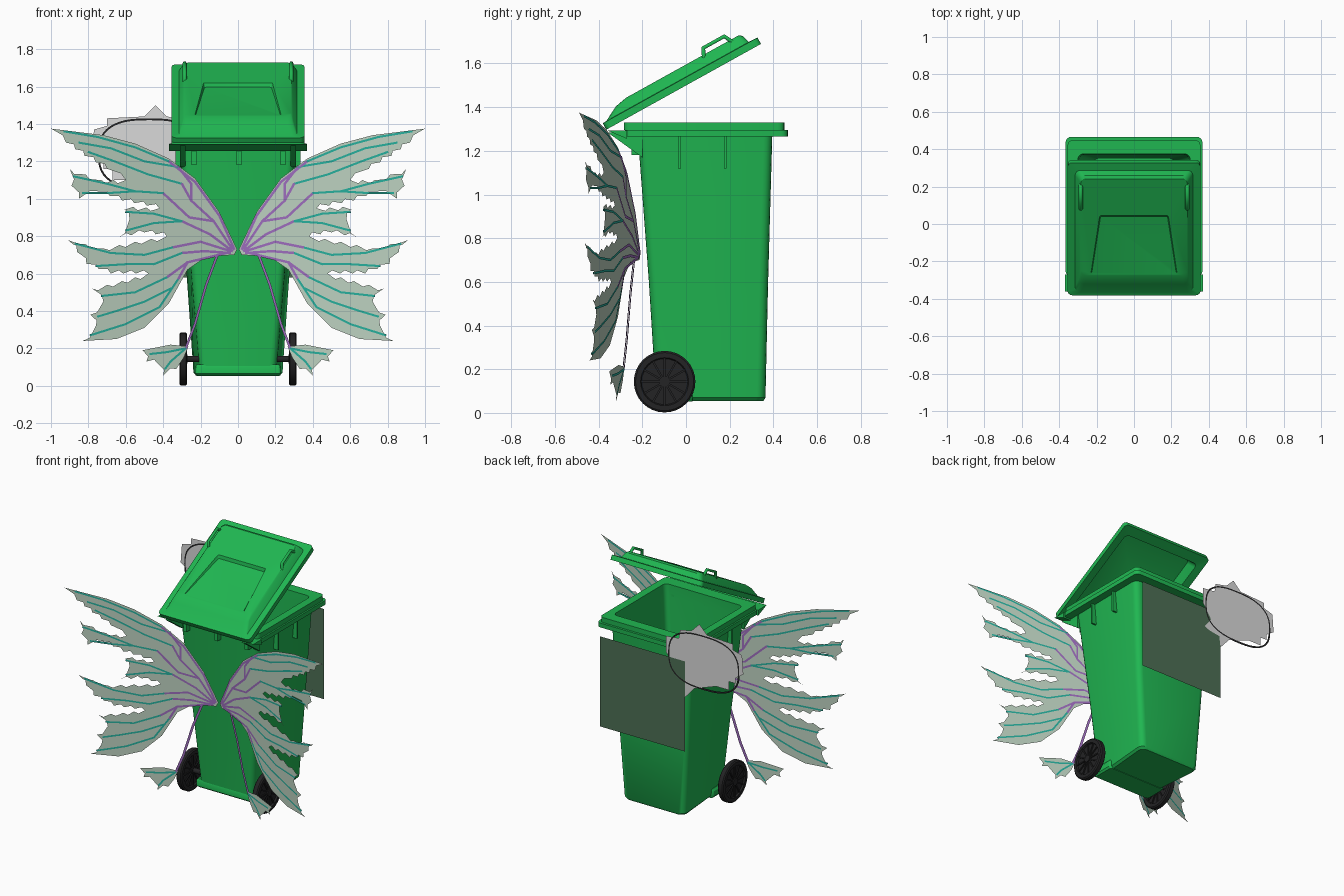
import bpy, bmesh, math
from math import sin, cos, pi
from mathutils import Vector, Matrix

start = bpy.data.objects.get("Cube")
if start:
    bpy.data.objects.remove(start, do_unlink=True)


def material(name, r, g, b):
    m = bpy.data.materials.new(name)
    m.use_nodes = True
    m.diffuse_color = (r, g, b, 1)
    bsdf = next(n for n in m.node_tree.nodes if n.type == 'BSDF_PRINCIPLED')
    bsdf.inputs["Base Color"].default_value = (r, g, b, 1)
    bsdf.inputs["Roughness"].default_value = 0.6
    return m


GREEN = material("bin green", .014, .47, .083)
BLACK = material("tyre black", .017, .017, .018)
MEMBRANE = material("pale wing", .5, .63, .52)
TEAL = material("teal vein", .02, .42, .33)
PURPLE = material("purple vein", .33, .15, .5)
PANEL = material("dull green panel", .075, .16, .09)
GREY = material("light grey", .7, .7, .7)


def finish(bm, name, mat, smooth=True, fix=True):
    if fix:
        bmesh.ops.recalc_face_normals(bm, faces=bm.faces)
    me = bpy.data.meshes.new(name)
    bm.to_mesh(me)
    bm.free()
    ob = bpy.data.objects.new(name, me)
    bpy.context.collection.objects.link(ob)
    me.materials.append(mat)
    if smooth:
        bpy.ops.object.select_all(action='DESELECT')
        ob.select_set(True)
        bpy.context.view_layer.objects.active = ob
        bpy.ops.object.shade_smooth_by_angle(angle=math.radians(30))
    return ob


def ring(front, back, y0, y1, z, r, rise=0):
    """Rounded four-sided section with own front and back half widths; rise tilts it along y."""
    corners = [(back, y1, -1, -1), (-back, y1, 1, -1), (-front, y0, 1, 1), (front, y0, -1, 1)]
    pts = []
    for i, (x, y, sx, sy) in enumerate(corners):
        for k in range(5):
            a = (i + k / 4) * pi / 2
            py = y + sy * r + r * sin(a)
            pts.append((x + sx * r + r * cos(a), py, z + rise * (py - y0) / (y1 - y0)))
    return pts


def loft(name, sections, mat):
    bm = bmesh.new()
    rings = [[bm.verts.new(p) for p in ring(*s)] for s in sections]
    n = len(rings[0])
    for a, b in zip(rings, rings[1:]):
        for i in range(n):
            j = (i + 1) % n
            bm.faces.new((a[i], a[j], b[j], b[i]))
    bm.faces.new(rings[0])
    bm.faces.new(rings[-1])
    return finish(bm, name, mat)


def prism(name, x0, x1, profile, mat):
    """A y, z outline pulled along x."""
    bm = bmesh.new()
    ends = [[bm.verts.new((x, y, z)) for y, z in profile] for x in (x0, x1)]
    for i in range(len(profile)):
        bm.faces.new((ends[0][i - 1], ends[0][i], ends[1][i], ends[1][i - 1]))
    for end in ends:
        bm.faces.new(end)
    return finish(bm, name, mat, False)


def box(name, x0, x1, y0, y1, z0, z1, mat):
    return prism(name, x0, x1, [(y0, z0), (y1, z0), (y1, z1), (y0, z1)], mat)


def sheet(name, pts, put, mat):
    bm = bmesh.new()
    bm.faces.new([bm.verts.new(put(x, z, 0)) for x, z in pts])
    return finish(bm, name, mat, False, False)


def ribbons(name, paths, width, put, mat):
    """Flat painted lines lying on both sides of a sheet."""
    bm = bmesh.new()
    for path in paths:
        for a, b in zip(path, path[1:]):
            a, b = Vector(a), Vector(b)
            d = (b - a).normalized() * width / 2
            side = Vector((-d.y, d.x))
            quad = [a - d / 2 + side, a - d / 2 - side, b + d / 2 - side, b + d / 2 + side]
            for off in (-.003, .003):
                bm.faces.new([bm.verts.new(put(p.x, p.y, off)) for p in quad])
    return finish(bm, name, mat, False, False)


# Hollow bin body: tapered walls, stepped rim, then the inside
loft("bin_body", [
    (.19, .225, -.125, .355, .055, .04),
    (.205, .238, -.137, .364, .07, .04),
    (.25, .275, -.17, .376, .6, .04),
    (.31, .315, -.22, .395, 1.265, .04),
    (.366, .366, -.28, .466, 1.265, .03),
    (.366, .366, -.28, .466, 1.295, .03),
    (.355, .355, -.285, .45, 1.295, .03),
    (.355, .355, -.285, .45, 1.33, .03),
    (.3, .3, -.2, .375, 1.33, .03),
    (.295, .295, -.2, .37, 1.25, .03),
    (.19, .22, -.12, .35, .08, .03)], GREEN)
loft("foot", [
    (.22, .22, -.125, .03, .052, .015),
    (.23, .23, -.142, .03, .065, .015),
    (.23, .23, -.142, .03, .1, .015),
    (.22, .22, -.135, .03, .115, .015)], GREEN)

# Sloping hinge bar, wedges and rim ribs
prism("hinge_bar", -.37, .37, [(-.362, 1.294), (-.27, 1.294), (-.27, 1.255)], GREEN)
for x in (-.235, .005, .24):
    box("front_rib", x - .013, x + .013, -.25, -.2, 1.18, 1.266, GREEN)
for s in (-1, 1):
    prism("hinge_wedge", s * .28, s * .31, [(-.36, 1.285), (-.2, 1.17), (-.2, 1.285)], GREEN)
    for y in (-.03, .18):
        box("side_rib", s * .315 - .02, s * .315 + .02, y - .006, y + .006, 1.12, 1.266, GREEN)

# Open lid, built flat from its hinge and tilted: hollow below, domed above, dished panel
TILT = Matrix.Translation((0, -.365, 1.297)) @ Matrix.Rotation(math.radians(29), 4, 'X')
lid = loft("lid", [
    (.27, .27, .14, .72, .06, .03),
    (.3, .3, .04, .74, .004, .03),
    (.355, .355, 0, .81, 0, .025),
    (.355, .355, 0, .81, .033, .025),
    (.315, .315, .02, .765, .035, .03),
    (.295, .295, .09, .755, .072, .03),
    (.285, .285, .15, .74, .084, .03),
    (.23, .185, .155, .515, .084, .01),
    (.225, .18, .16, .5, .083, .01, -.018)], GREEN)
lid.matrix_world = TILT
for s in (-1, 1):
    cu = bpy.data.curves.new("lid_handle", 'CURVE')
    cu.dimensions = '3D'
    cu.bevel_depth = .011
    cu.bevel_resolution = 1
    path = cu.splines.new('POLY')
    path.points.add(3)
    for p, (u, v) in zip(path.points, ((.55, .07), (.57, .112), (.68, .112), (.7, .07))):
        p.co = (s * .285, u, v, 1)
    grip = bpy.data.objects.new("lid_handle", cu)
    cu.materials.append(GREEN)
    bpy.context.collection.objects.link(grip)
    grip.matrix_world = TILT

# Wheels: lathed tyre with a sunken disc, spokes and hub
AXLE = Vector((0, -.098, .143))
for s in (-1, 1):
    bm = bmesh.new()
    profile = [(.0, .01), (.105, .01), (.11, .021), (.133, .021), (.141, .014)]
    profile += [(r, -h) for r, h in reversed(profile)]
    rows = [bm.verts.new((s * .293 + h, 0, r)) for r, h in profile]
    edges = [bm.edges.new(e) for e in zip(rows, rows[1:])]
    bmesh.ops.spin(bm, geom=rows + edges, cent=(0, 0, 0), axis=(1, 0, 0),
                   angle=2 * pi, steps=32, use_duplicate=False)
    bmesh.ops.remove_doubles(bm, verts=bm.verts, dist=.0005)
    for k in range(12):
        turn = Matrix.Rotation(k * pi / 6, 4, 'X') @ Matrix.Translation((s * .293, 0, .065))
        bmesh.ops.create_cube(bm, size=1, matrix=turn @ Matrix.Diagonal((.034, .009, .09, 1)))
    bmesh.ops.create_cone(bm, cap_ends=True, segments=16, radius1=.025, radius2=.025, depth=.046,
                          matrix=Matrix.Translation((s * .293, 0, 0)) @ Matrix.Rotation(pi / 2, 4, 'Y'))
    finish(bm, "wheel", BLACK).location = AXLE
bm = bmesh.new()
bmesh.ops.create_cone(bm, cap_ends=True, segments=12, radius1=.017, radius2=.017, depth=.56,
                      matrix=Matrix.Rotation(pi / 2, 4, 'Y'))
finish(bm, "axle", BLACK).location = AXLE


# Wings: flat membranes swept forward, with torn trailing edges
def torn(points):
    out = []
    for a, b in zip(points, points[1:]):
        a, b = Vector(a), Vector(b)
        d = b - a
        n = max(1, round(d.length / .08))
        inward = Vector((d.y, -d.x)).normalized() * .017
        for k in range(n):
            out += [a.lerp(b, k / n), a.lerp(b, (k + .65) / n) + inward]
    return out + [Vector(points[-1])]


LEADING = [(.02, .7), (.005, .73), (.1, .93), (.23, 1.11), (.37, 1.215), (.55, 1.295), (.72, 1.34)]
TRAILING = [(1, 1.375), (.92, 1.3), (.82, 1.23), (.7, 1.16), (.6, 1.1),
            (.73, 1.1), (.9, 1.16), (.89, 1.07), (.85, 1), (.75, 1.04), (.62, .99), (.42, .95),
            (.63, .96), (.58, .89), (.64, .79), (.5, .82), (.38, .8),
            (.55, .77), (.72, .735), (.91, .78), (.81, .65), (.68, .6), (.48, .6),
            (.62, .56), (.78, .52), (.72, .45), (.79, .38), (.76, .32), (.83, .24)]
INNER = [(.65, .25), (.5, .31), (.37, .44), (.27, .62), (.17, .69)]
TAIL = [(.265, .21), (.36, .22), (.51, .19), (.49, .13), (.43, .12), (.4, .055), (.33, .09), (.29, .15)]

TEAL_VEINS = [
    [(.37, 1.2), (.55, 1.275), (.75, 1.33), (.93, 1.36)], [(.32, 1.17), (.5, 1.2), (.68, 1.27), (.85, 1.3)],
    [(.3, 1.08), (.48, 1.13), (.66, 1.2), (.8, 1.25)],
    [(.4, 1.03), (.55, 1.04), (.7, 1.08), (.88, 1.12)], [(.55, 1.04), (.7, 1.03), (.83, 1.03)],
    [(.3, .88), (.45, .92), (.6, .93)], [(.3, .88), (.45, .87), (.6, .83)],
    [(.35, .74), (.5, .7), (.68, .71), (.87, .76)], [(.3, .71), (.45, .65), (.6, .65), (.76, .64)],
    [(.32, .57), (.42, .42), (.6, .33), (.79, .27)], [(.36, .52), (.5, .45), (.65, .4), (.75, .37)],
    [(.38, .58), (.55, .5), (.73, .48)],
    [(.28, .2), (.38, .18), (.47, .17)], [(.28, .2), (.36, .13), (.39, .09)]]
PURPLE_VEINS = [
    [(.02, .73), (.1, .91), (.23, 1.09), (.37, 1.2)],
    [(.03, .73), (.13, .88), (.25, .99), (.25, 1.08), (.32, 1.17)],
    [(.25, .99), (.3, 1.08)], [(.13, .88), (.26, .9), (.4, 1.03)],
    [(.03, .72), (.15, .81), (.3, .88)], [(.04, .72), (.2, .77), (.35, .74)],
    [(.04, .71), (.18, .72), (.3, .71)], [(.06, .71), (.27, .66), (.32, .57)],
    [(.27, .66), (.38, .58)], [(.11, .7), (.17, .54), (.23, .33), (.28, .2)]]

for s, label in ((1, "left"), (-1, "right")):
    def on_wing(x, z, off):
        return s * x, -.207 - .283 * x + off, z
    sheet(label + "_wing", LEADING + torn(TRAILING) + INNER, on_wing, MEMBRANE)
    sheet(label + "_wing_tail", TAIL[:2] + torn(TAIL[2:7]) + TAIL[7:], on_wing, MEMBRANE)
    ribbons(label + "_outer_veins", TEAL_VEINS, .011, on_wing, TEAL)
    ribbons(label + "_inner_veins", PURPLE_VEINS, .013, on_wing, PURPLE)


# Flat panel behind the bin and a jagged cloud beside the rim, with a drawn dark edge
def behind(x, z, off):
    return x, .48 + off, z


CLOUD = [(-.18, 1.35), (-.28, 1.36), (-.29, 1.42), (-.38, 1.44), (-.44, 1.5), (-.5, 1.44),
         (-.7, 1.43), (-.7, 1.39), (-.77, 1.37), (-.78, 1.24), (-.72, 1.2), (-.72, 1.16),
         (-.67, 1.16), (-.67, 1.1), (-.57, 1.1), (-.4, 1.04), (-.33, .96), (-.32, 1.04),
         (-.19, 1.06), (-.25, 1.14), (-.18, 1.24)]
sheet("back_panel", [(-.33, .58), (.33, .58), (.33, 1.21), (-.33, 1.21)], behind, PANEL)
sheet("cloud_plate", CLOUD, behind, GREY)
edge = [(cos(k * pi / 24), sin(k * pi / 24)) for k in range(49)]
ribbons("cloud_edge", [[(-.475 + .27 * math.copysign(abs(c) ** .75, c),
                         1.24 + .185 * math.copysign(abs(d) ** .75, d)) for c, d in edge]],
        .01, behind, BLACK)
